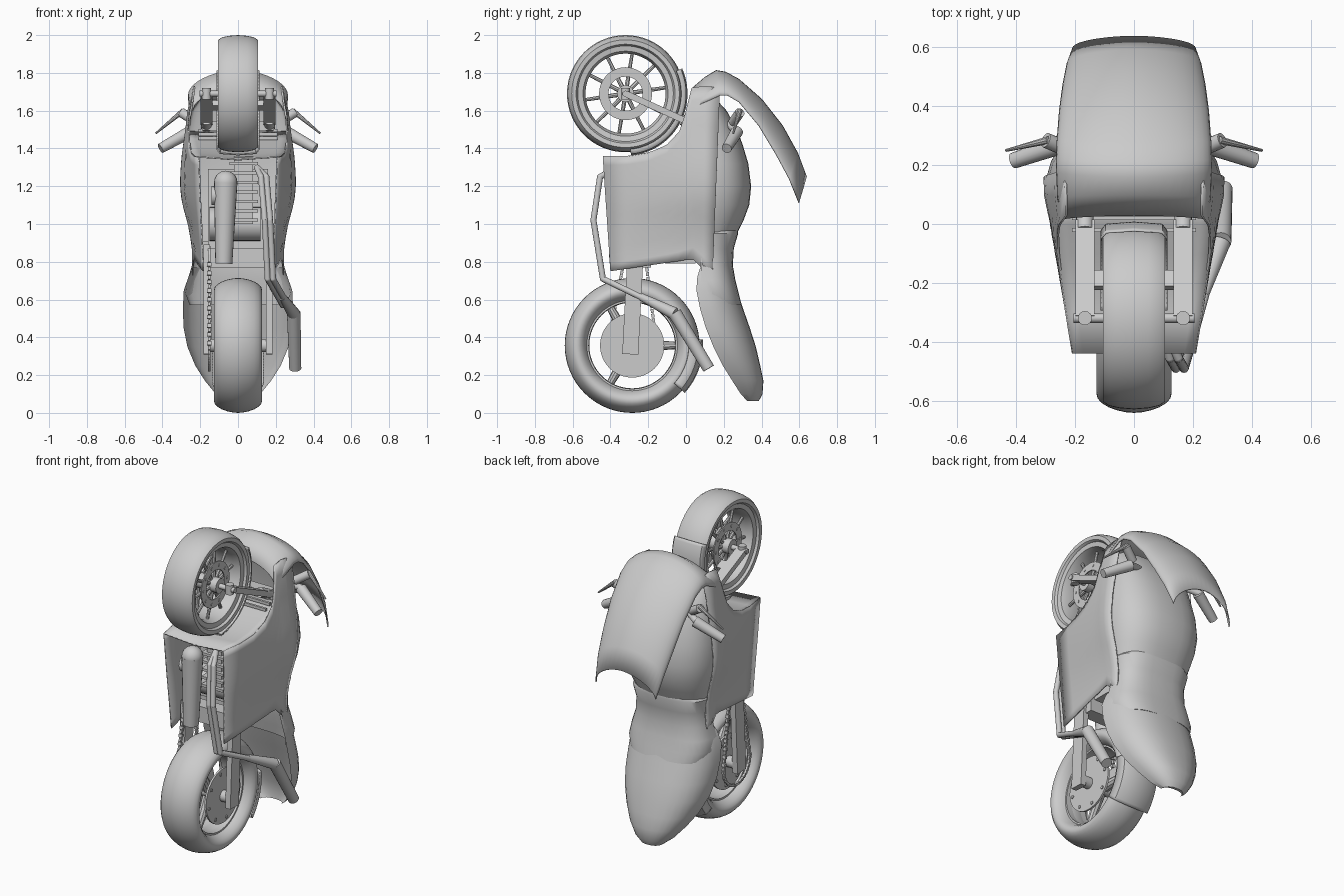
import bpy, bmesh, math
from mathutils import Vector, Matrix

cube = bpy.data.objects.get("Cube")
if cube:
    bpy.data.objects.remove(cube, do_unlink=True)

grey = bpy.data.materials.new("plain_grey")
grey.use_nodes = True
grey.diffuse_color = (0.6, 0.6, 0.6, 1)
grey.node_tree.nodes["Principled BSDF"].inputs["Base Color"].default_value = (0.6, 0.6, 0.6, 1)


def finish(name, bm, angle=35, thick=0):
    bmesh.ops.recalc_face_normals(bm, faces=bm.faces[:])
    me = bpy.data.meshes.new(name)
    bm.to_mesh(me)
    bm.free()
    me.shade_smooth()
    me.set_sharp_from_angle(angle=math.radians(angle))
    me.materials.append(grey)
    ob = bpy.data.objects.new(name, me)
    bpy.context.collection.objects.link(ob)
    if thick:
        mod = ob.modifiers.new("thickness", 'SOLIDIFY')
        mod.thickness = thick
        mod.offset = 0
    return ob


def grid(bm, rows, close_rows=False, close_cols=False):
    vs = [[bm.verts.new(p) for p in r] for r in rows]
    n, m = len(vs), len(vs[0])
    for i in range(n if close_rows else n - 1):
        for j in range(m if close_cols else m - 1):
            k, l = (i + 1) % n, (j + 1) % m
            bm.faces.new((vs[i][j], vs[i][l], vs[k][l], vs[k][j]))
    return vs


def lathe(name, prof, cy, cz, seg=64, a0=0, a1=360, thick=0, closed=True):
    """Spin (radius, x) points about an axis along x."""
    full = a1 - a0 == 360
    rows = []
    for i in range(seg if full else seg + 1):
        a = math.radians(a0 + (a1 - a0) * i / seg)
        rows.append([(x, cy + r * math.cos(a), cz + r * math.sin(a)) for r, x in prof])
    bm = bmesh.new()
    grid(bm, rows, full, closed)
    return finish(name, bm, 35, thick)


def box(bm, c, s, rot=None):
    m = Matrix.Translation(c) @ (rot or Matrix()) @ Matrix.Diagonal((*s, 1))
    bmesh.ops.create_cube(bm, size=1, matrix=m)


def rod(bm, a, b, r1, r2=None, seg=16):
    a, b = Vector(a), Vector(b)
    d = b - a
    m = Matrix.Translation((a + b) / 2) @ d.to_track_quat('Z', 'Y').to_matrix().to_4x4()
    bmesh.ops.create_cone(bm, cap_ends=True, segments=seg, radius1=r1,
                          radius2=r1 if r2 is None else r2, depth=d.length, matrix=m)


def loft(name, table, power=0.8, front=0.25):
    """Closed rings from rows of (z, half width, front y, back y); front is how hollow the front side is."""
    rows = []
    for z, w, yf, yb in table:
        ring = []
        for i in range(32):
            a = 2 * math.pi * i / 32
            c, s = math.cos(a), math.sin(a)
            x = w * math.copysign(abs(c) ** power, c)
            d = abs(s) ** power
            y = yf + (yb - yf) * d if s >= 0 else yf + (yb - yf) * front * d
            ring.append((x, y, z))
        rows.append(ring)
    bm = bmesh.new()
    vs = grid(bm, rows, False, True)
    bm.faces.new(vs[0])
    bm.faces.new(vs[-1])
    return finish(name, bm, 40)


def lerp(table, t):
    for (a, va), (b, vb) in zip(table, table[1:]):
        if t <= b:
            f = max(0, (t - a) / (b - a))
            return va + (vb - va) * f
    return table[-1][1]


# Rear wheel: fat tyre, hub discs, three spokes
RY, RZ, FY, FZ = -0.285, 0.357, -0.32, 1.69
tyre = []
for i in range(24):
    c, s = math.cos(2 * math.pi * i / 24), math.sin(2 * math.pi * i / 24)
    tyre.append((0.292 + 0.065 * c, 0.128 * math.copysign(abs(s) ** 1.15, s)))
lathe("rear_tyre", tyre, RY, RZ)
lathe("rear_rim", [(0.230, -0.07), (0.24, -0.07), (0.24, 0.07), (0.230, 0.07)], RY, RZ)
bm = bmesh.new()
for s in (-1, 1):
    rod(bm, (s * 0.085, RY, RZ), (s * 0.097, RY, RZ), 0.17, seg=48)
    for i in range(8):
        a = math.pi * i / 4 + 0.2
        p = (s * 0.098, RY + 0.145 * math.cos(a), RZ + 0.145 * math.sin(a))
        rod(bm, p, (s * 0.103, p[1], p[2]), 0.01, seg=10)
rod(bm, (-0.17, RY, RZ), (0.17, RY, RZ), 0.035)
finish("rear_hub_and_discs", bm)
bm = bmesh.new()
for i in range(3):
    a = math.radians(120 * i)
    d = Vector((0, math.cos(a), math.sin(a)))
    rod(bm, Vector((0, RY, RZ)) + d * 0.03, Vector((0, RY, RZ)) + d * 0.235, 0.032, 0.02, 10)
finish("rear_spokes", bm)
lathe("rear_fender", [(0.30, -0.135), (0.345, -0.12), (0.368, -0.07), (0.372, 0),
                      (0.368, 0.07), (0.345, 0.12), (0.30, 0.135)],
      RY, RZ, 16, -42, 5, 0.006, False)

# Front wheel: tyre, rim, ten spokes and discs
half = [(0.25, 0.085), (0.262, 0.103), (0.285, 0.105), (0.298, 0.085), (0.306, 0.05), (0.31, 0.0)]
lathe("front_tyre", half + [(r, -x) for r, x in half[-2::-1]], FY, FZ)
lathe("front_rim", [(0.212, -0.05), (0.225, -0.085), (0.256, -0.09),
                    (0.256, 0.09), (0.225, 0.085), (0.212, 0.05)], FY, FZ)
bm = bmesh.new()
for i in range(10):
    a = math.pi * i / 5 + 0.15
    d = Vector((0, math.cos(a), math.sin(a)))
    for s in (-1, 1):
        rod(bm, Vector((s * 0.05, FY, FZ)) + d * 0.04,
            Vector((s * 0.035, FY, FZ)) + d * 0.222, 0.012, 0.009, 8)
rod(bm, (-0.1, FY, FZ), (0.1, FY, FZ), 0.045)
rod(bm, (-0.205, FY, FZ), (0.205, FY, FZ), 0.016)
finish("front_spokes_and_axle", bm)
for s, side in ((1, "left"), (-1, "right")):
    lathe("front_disc_" + side, [(0.09, s * 0.06), (0.14, s * 0.06), (0.14, s * 0.067), (0.09, s * 0.067)], FY, FZ, 48)
    bm = bmesh.new()
    for i in range(10):
        a = math.pi * i / 5
        p = (s * 0.068, FY + 0.117 * math.cos(a), FZ + 0.117 * math.sin(a))
        rod(bm, p, (s * 0.071, p[1], p[2]), 0.009, seg=10)
    finish("disc_bolts_" + side, bm)
lathe("front_fender", [(0.295, -0.112), (0.318, -0.095), (0.325, 0), (0.318, 0.095), (0.295, 0.112)],
      FY, FZ, 32, -85, 24, 0.006, False)

# Fork: flat legs, upper tubes and yoke
bm = bmesh.new()
tilt = Matrix.Rotation(math.radians(-24.5), 4, 'X')
for s in (-1, 1):
    x = s * 0.167
    box(bm, (x, -0.155, 1.615), (0.064, 0.36, 0.034), tilt)
    rod(bm, (x, -0.02, 1.553), (x, 0.15, 1.475), 0.03)
    rod(bm, (x, FY, FZ - 0.03), (x, FY, FZ + 0.03), 0.024)
    box(bm, (s * 0.12, -0.19, 1.628), (0.04, 0.06, 0.03), tilt)
box(bm, (0, 0.06, 1.52), (0.38, 0.07, 0.05))
finish("fork", bm)

# Side fairings: columns of (y bottom, z bottom, y top, z top)
cols = [(-0.40, 0.75, -0.44, 1.355), (-0.30, 0.765, -0.31, 1.357), (-0.2, 0.78, -0.2, 1.375),
        (-0.1, 0.795, -0.1, 1.42), (-0.04, 0.803, -0.035, 1.49), (0.0, 0.81, -0.005, 1.58),
        (0.04, 0.81, 0.03, 1.72), (0.09, 0.76, 0.1, 1.73), (0.14, 0.71, 0.18, 1.72)]
width = [(0.74, 0.242), (0.87, 0.238), (1.0, 0.262), (1.12, 0.295), (1.22, 0.304),
         (1.35, 0.296), (1.5, 0.275), (1.62, 0.262), (1.75, 0.225)]
front_edge = [(0.75, 0.178), (1.35, 0.207)]
blend = [(-0.44, 0), (-0.2, 0.45), (0.0, 0.8), (0.1, 1.0), (0.2, 1.0)]


def skin(y, z, s=1):
    a = lerp(front_edge, z)
    return (s * (a + (lerp(width, z) - a) * lerp(blend, y)), y, z)


for s, side in ((1, "left"), (-1, "right")):
    bm = bmesh.new()
    grid(bm, [[skin(a + (c - a) * t / 14, b + (d - b) * t / 14, s) for t in range(15)]
              for a, b, c, d in cols])
    finish("side_fairing_" + side, bm, 40, 0.008)

# Inner cowl floor between the fairings, with slats
bm = bmesh.new()
rows = []
for y, z in [(-0.44, 1.355), (-0.31, 1.357), (-0.2, 1.375), (-0.1, 1.41), (0.0, 1.45), (0.1, 1.49)]:
    w = skin(y, z)[0]
    rows.append([(w * t / 6, y, z - 0.015 * (1 - abs(t) / 6)) for t in range(-6, 7)])
grid(bm, rows)
finish("inner_cowl", bm, 40, 0.008)
bm = bmesh.new()
for y, z in ((-0.02, 1.455), (0.02, 1.475), (0.06, 1.495)):
    box(bm, (0, y, z), (0.42, 0.014, 0.018))
finish("cowl_slats", bm)

# Nose and windscreen: centre y, z, edge y, z, half width
screen = [(0.03, 1.715, 0.015, 1.60, 0.24), (0.10, 1.775, 0.09, 1.64, 0.258), (0.16, 1.812, 0.18, 1.68, 0.262),
          (0.21, 1.803, 0.22, 1.68, 0.262), (0.28, 1.765, 0.28, 1.645, 0.260), (0.40, 1.66, 0.385, 1.52, 0.252),
          (0.51, 1.52, 0.475, 1.37, 0.24), (0.59, 1.375, 0.545, 1.24, 0.226), (0.637, 1.25, 0.597, 1.11, 0.207)]
rows = []
for cy, cz, ey, ez, w in screen:
    row = []
    for j in range(-10, 11):
        t = j / 10 * math.pi / 2
        f = (1 - math.cos(t)) ** 0.9
        row.append((w * math.sin(t), cy + (ey - cy) * f, cz + (ez - cz) * f))
    rows.append(row)
bm = bmesh.new()
grid(bm, rows)
finish("nose_and_windscreen", bm, 60, 0.006)

# Tank, seat and hollow tail
loft("fuel_tank", [(1.66, 0.20, 0.10, 0.16), (1.6, 0.245, 0.10, 0.215), (1.5, 0.268, 0.10, 0.27),
                   (1.42, 0.28, 0.10, 0.30), (1.32, 0.294, 0.10, 0.33), (1.2, 0.300, 0.10, 0.345),
                   (1.1, 0.287, 0.09, 0.335), (1.02, 0.268, 0.085, 0.305), (0.95, 0.248, 0.08, 0.27),
                   (0.90, 0.235, 0.08, 0.25)])
loft("seat", [(0.97, 0.235, 0.09, 0.272), (0.95, 0.252, 0.085, 0.276), (0.87, 0.238, 0.08, 0.253),
              (0.78, 0.244, 0.08, 0.248), (0.70, 0.268, 0.08, 0.262), (0.63, 0.278, 0.09, 0.280),
              (0.57, 0.255, 0.10, 0.295)], 0.7, 0.5)
loft("tail", [(0.77, 0.235, 0.075, 0.235), (0.72, 0.262, 0.06, 0.252), (0.65, 0.287, 0.055, 0.27),
              (0.55, 0.292, 0.075, 0.303), (0.45, 0.288, 0.105, 0.338), (0.35, 0.268, 0.145, 0.37),
              (0.25, 0.226, 0.195, 0.393), (0.17, 0.175, 0.245, 0.41), (0.10, 0.118, 0.29, 0.405),
              (0.062, 0.07, 0.325, 0.385)], 0.85, 0.7)

# Engine with finned cylinders and lower cover
bm = bmesh.new()
box(bm, (0, -0.03, 1.08), (0.32, 0.24, 0.42))
box(bm, (0.03, -0.18, 1.18), (0.10, 0.2, 0.36))
for i in range(7):
    box(bm, (0.03, -0.19, 1.02 + 0.05 * i), (0.15, 0.22, 0.016))
rod(bm, (-0.15, -0.17, 1.0), (0.12, -0.17, 1.0), 0.09, seg=24)
box(bm, (0, -0.03, 0.85), (0.40, 0.16, 0.12))
finish("engine", bm)
bm = bmesh.new()
rod(bm, (-0.065, -0.36, 1.22), (-0.075, -0.36, 0.79), 0.062, 0.045, 20)
bmesh.ops.create_uvsphere(bm, u_segments=20, v_segments=10, radius=0.062,
                          matrix=Matrix.Translation((-0.065, -0.36, 1.22)))
rod(bm, (-0.14, -0.34, 1.15), (-0.07, -0.34, 1.15), 0.05)
finish("collector", bm)

# Swingarm and chain
bm = bmesh.new()
for s in (-1, 1):
    box(bm, (s * 0.165, -0.28, 0.60), (0.035, 0.085, 0.58), Matrix.Rotation(math.radians(-3), 4, 'X'))
box(bm, (0, -0.23, 0.82), (0.33, 0.09, 0.10))
finish("swingarm", bm)
bm = bmesh.new()
y0, z0, r0, y1, z1, r1 = RY, RZ, 0.13, -0.27, 0.82, 0.055
loop = [(y0 + r0 * math.cos(a), z0 + r0 * math.sin(a)) for a in [math.pi * (1 + i / 18) for i in range(19)]]
loop += [(y1 + r1 * math.cos(a), z1 + r1 * math.sin(a)) for a in [math.pi * i / 10 for i in range(11)]]
for (ya, za), (yb, zb) in zip(loop, loop[1:] + loop[:1]):
    n = max(1, round(math.hypot(yb - ya, zb - za) / 0.024))
    rot = Matrix.Rotation(math.atan2(zb - za, yb - ya), 4, 'X')
    for k in range(n):
        f = (k + 0.5) / n
        box(bm, (-0.152, ya + (yb - ya) * f, za + (zb - za) * f), (0.022 if k % 2 else 0.014, 0.02, 0.016), rot)
finish("chain", bm)

# Exhaust pipes and silencer
bm = bmesh.new()
for off in (0, 0.028):
    path = [(0.10, -0.36, 1.30), (0.15 - off, -0.455, 1.25), (0.17 - off, -0.49, 1.02),
            (0.185 - off, -0.44, 0.71), (0.265 - off, -0.15, 0.57)]
    for a, b in zip(path, path[1:]):
        rod(bm, a, b, 0.016)
        bmesh.ops.create_uvsphere(bm, u_segments=12, v_segments=8, radius=0.016, matrix=Matrix.Translation(b))
rod(bm, (0.235, -0.24, 0.615), (0.295, -0.06, 0.525), 0.02, 0.034)
rod(bm, (0.295, -0.06, 0.53), (0.303, 0.12, 0.235), 0.036, 0.032, 20)
finish("exhaust", bm)

# Handlebar grips, levers and stalks
bm = bmesh.new()
for s in (-1, 1):
    rod(bm, (s * 0.15, 0.22, 1.53), (s * 0.27, 0.275, 1.49), 0.02)
    rod(bm, (s * 0.25, 0.27, 1.49), (s * 0.41, 0.215, 1.40), 0.033, 0.027)
    rod(bm, (s * 0.22, 0.25, 1.54), (s * 0.30, 0.285, 1.59), 0.026)
    rod(bm, (s * 0.29, 0.285, 1.60), (s * 0.435, 0.25, 1.48), 0.014, 0.005, 10)
finish("handlebars", bm)
